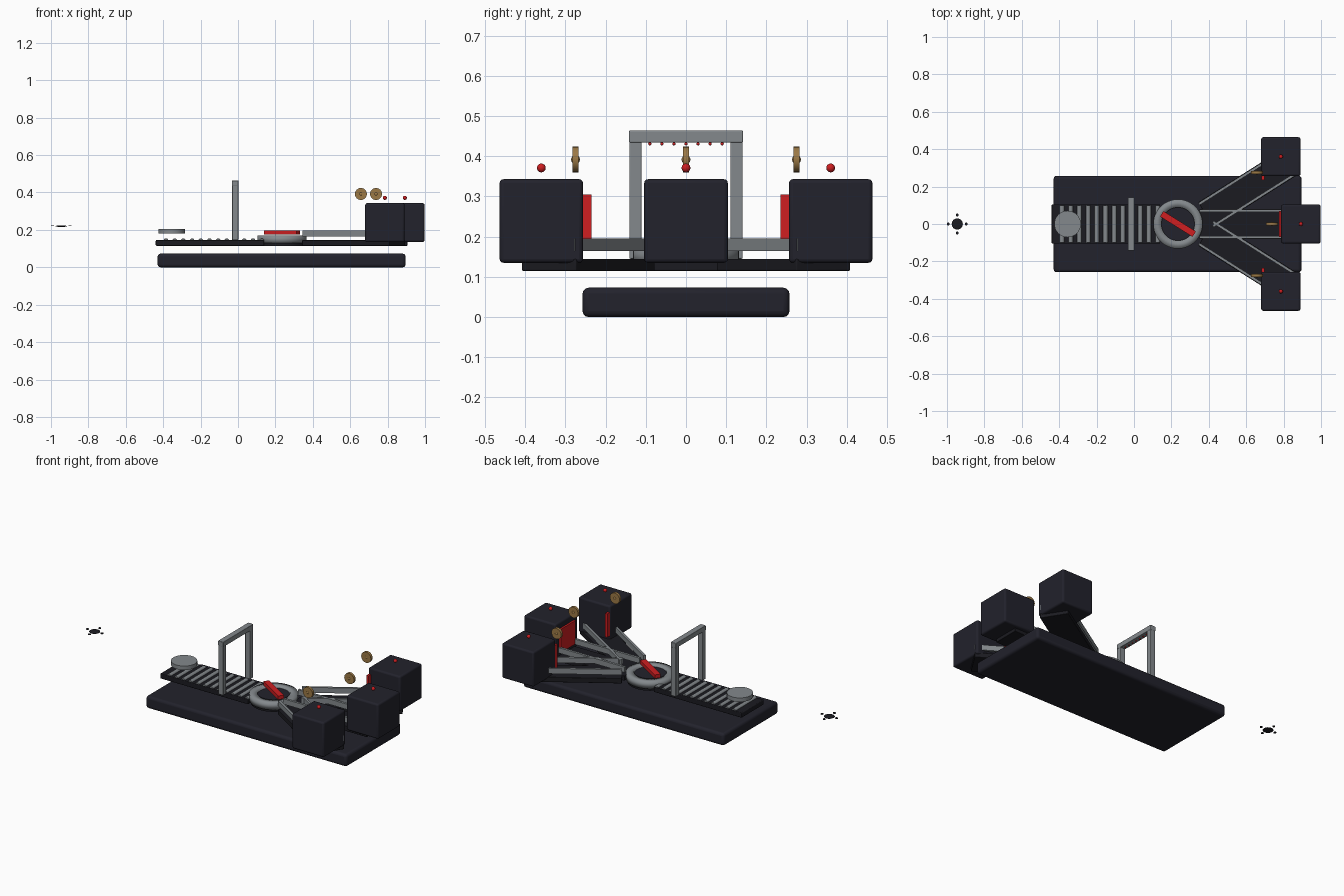
import bpy, math
from mathutils import Vector

if "Cube" in bpy.data.objects:
    bpy.data.objects.remove(bpy.data.objects["Cube"])


def material(name, rgb):
    m = bpy.data.materials.new(name)
    m.use_nodes = True
    colour = (*rgb, 1)
    m.diffuse_color = colour
    m.node_tree.nodes["Principled BSDF"].inputs["Base Color"].default_value = colour
    return m


NAVY = material("dark navy", (0.016, 0.016, 0.025))
BELT = material("belt black", (0.011, 0.011, 0.015))
STEEL = material("steel grey", (0.23, 0.25, 0.265))
RED = material("signal red", (0.62, 0.013, 0.015))
GOLD = material("brass", (0.33, 0.19, 0.06))


def finish(name, mat, smooth=False):
    ob = bpy.context.object
    ob.name = name
    ob.data.materials.append(mat)
    if smooth:
        bpy.ops.object.shade_smooth_by_angle(angle=math.radians(35))
    return ob


def box(name, centre, size, mat, angle=0, bevel=0):
    bpy.ops.mesh.primitive_cube_add(size=1, location=centre, rotation=(0, 0, angle))
    ob = finish(name, mat)
    ob.scale = size
    bpy.ops.object.transform_apply(location=False, rotation=False, scale=True)
    if bevel:
        mod = ob.modifiers.new("soft edges", "BEVEL")
        mod.width, mod.segments = bevel, 3
        bpy.ops.object.shade_smooth_by_angle(angle=math.radians(35))
    return ob


def cylinder(name, centre, radius, depth, mat, along_y=False, sides=32):
    tilt = math.pi / 2 if along_y else 0
    bpy.ops.mesh.primitive_cylinder_add(vertices=sides, radius=radius, depth=depth,
                                        location=centre, rotation=(tilt, 0, 0))
    return finish(name, mat, True)


def ball(name, centre, radius, mat, flat=1):
    bpy.ops.mesh.primitive_uv_sphere_add(segments=16, ring_count=10, radius=radius, location=centre)
    ob = finish(name, mat, True)
    ob.scale.z = flat
    return ob


def conveyor(name, start, end):
    """Belt slab with a guide rail on either side."""
    a, b = Vector(start), Vector(end)
    run = b - a
    angle = math.atan2(run.y, run.x)
    side = Vector((-run.y, run.x)).normalized()
    mid = (a + b) / 2
    box(name + "_belt", (*mid, 0.13), (run.length, 0.16, 0.03), BELT, angle, 0.003)
    for label, s in (("left", 1), ("right", -1)):
        box(f"{name}_rail_{label}", (*(mid + side * s * 0.07), 0.18),
            (run.length, 0.014, 0.032), STEEL, angle)


# Base plate and infeed belt with rollers
box("base_plate", (0.233, 0, 0.0385), (1.325, 0.515, 0.073), NAVY, bevel=0.015)
bpy.context.object.location.z = 0.0365
box("infeed_belt", (-0.15, 0, 0.13), (0.58, 0.21, 0.03), BELT, bevel=0.004)
for i in range(12):
    cylinder(f"roller_{i + 1}", (-0.385 + i * 0.0465, 0, 0.142), 0.013, 0.2, STEEL, True, 12)
cylinder("loading_disc", (-0.355, 0, 0.193), 0.071, 0.024, STEEL)

# Scanner gate with a row of lamps
for label, s in (("left", 1), ("right", -1)):
    box("gate_post_" + label, (-0.015, s * 0.126, 0.298), (0.033, 0.03, 0.306), STEEL, bevel=0.003)
box("gate_beam", (-0.015, 0, 0.449), (0.035, 0.284, 0.03), STEEL, bevel=0.003)
for i in range(7):
    ball(f"gate_lamp_{i + 1}", (-0.015, (i - 3) * 0.03, 0.431), 0.004, RED)

# Turntable with a ring and a diverter arm
cylinder("turntable_base", (0.235, 0, 0.13), 0.125, 0.03, BELT)
cylinder("turntable_disc", (0.235, 0, 0.152), 0.092, 0.016, NAVY)
bpy.ops.mesh.primitive_circle_add(vertices=48, radius=0.132, location=(0.235, 0, 0.15))
ring = finish("turntable_ring", STEEL)
bpy.ops.object.mode_set(mode="EDIT")
bpy.ops.mesh.extrude_region_move()
bpy.ops.transform.resize(value=(0.67, 0.67, 1))
bpy.ops.object.mode_set(mode="OBJECT")
solid = ring.modifiers.new("thickness", "SOLIDIFY")
solid.thickness, solid.offset = 0.04, 0
bpy.ops.object.shade_smooth_by_angle(angle=math.radians(35))
box("diverter_arm", (0.235, 0, 0.187), (0.205, 0.034, 0.022), RED, math.radians(-32))

# Sorting branches with bins, doors, beacons and brass markers
for name, s in (("left", 1), ("right", -1), ("centre", 0)):
    x = 0.785 if s else 0.892
    y = 0.36 * s
    if s:
        conveyor(name + "_branch", (0.385, s * 0.048), (0.85, s * 0.342))
    else:
        conveyor(name + "_branch", (0.35, 0), (0.905, 0))
    box(name + "_bin", (x, y, 0.239), (0.21, 0.208, 0.208), NAVY, bevel=0.01)
    door_x = 0.69 if s else 0.783
    box(name + "_door", (door_x, s * 0.305, 0.235), (0.014, 0.14, 0.14), RED)
    ball(name + "_beacon", (x, y, 0.371), 0.011, RED)
    marker = (0.657 if s else 0.738, s * 0.275, 0.392)
    cylinder(name + "_marker", marker, 0.032, 0.016, GOLD, True, 24)
    ball(name + "_marker_hub", marker, 0.011, GOLD)

# Hovering drone with four rotors
ball("drone_body", (-0.945, 0, 0.22), 0.03, BELT, 0.15)
for i in range(4):
    a = i * math.pi / 2
    cylinder(f"drone_rotor_{i + 1}", (-0.945 + 0.048 * math.cos(a), 0.048 * math.sin(a), 0.222),
             0.008, 0.004, BELT, sides=16)
